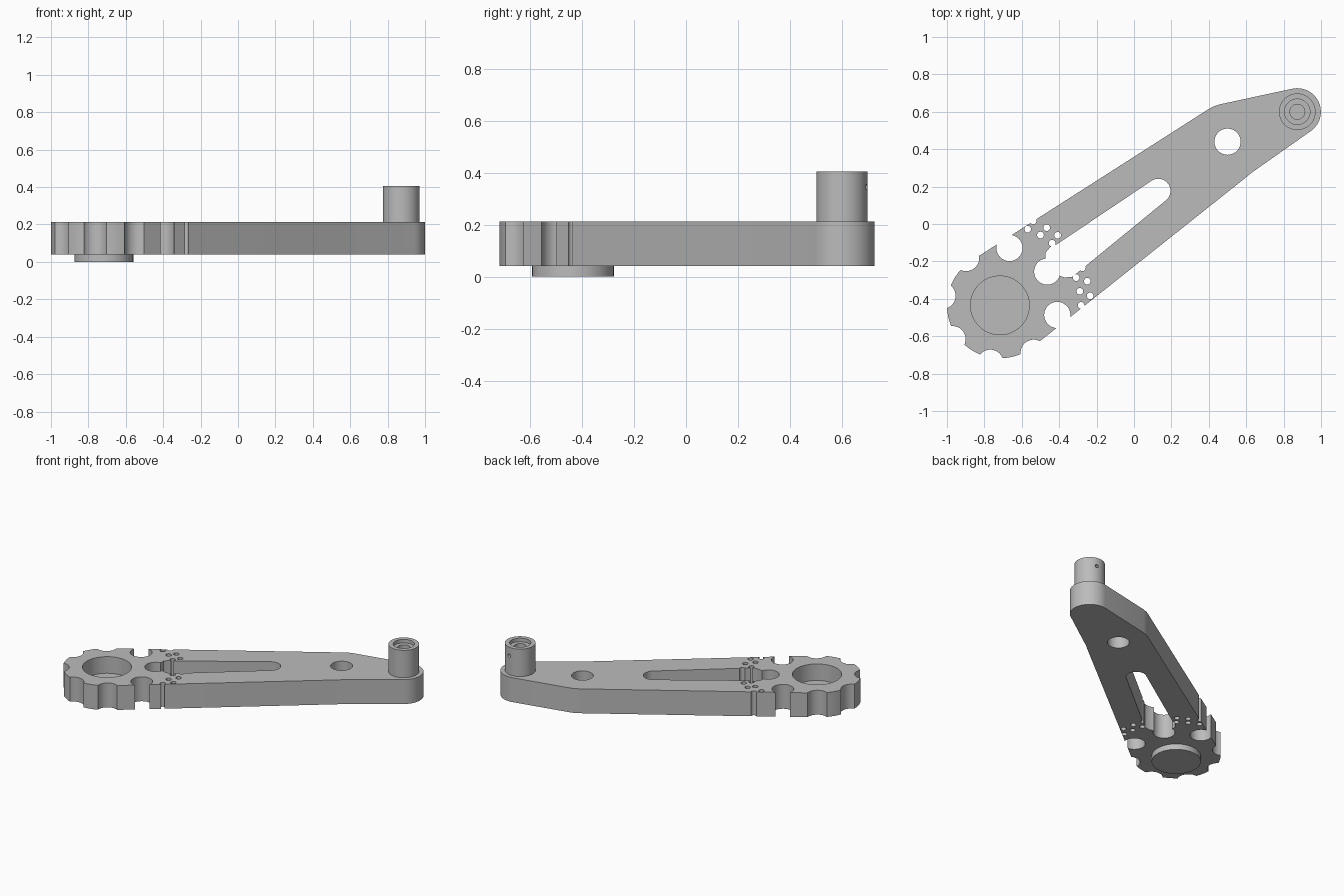
import bpy
import bmesh
from math import cos, sin, radians, atan2, degrees
from mathutils import Vector

cube = bpy.data.objects.get("Cube")
if cube:
    bpy.data.objects.remove(cube, do_unlink=True)

HUB = Vector((-0.717, -0.435))
PIN = Vector((0.873, 0.6))
BOTTOM, TOP, PIN_TOP = 0.04, 0.212, 0.405

metal = bpy.data.materials.new("grey_metal")
metal.use_nodes = True
metal.diffuse_color = (0.5, 0.5, 0.5, 1)
metal.node_tree.nodes["Principled BSDF"].inputs["Base Color"].default_value = (0.5, 0.5, 0.5, 1)


def arc(center, radius, start, end, steps):
    """Points along an arc, angles in degrees."""
    angles = [radians(start + (end - start) * i / steps) for i in range(steps + 1)]
    return [(center[0] + radius * cos(a), center[1] + radius * sin(a)) for a in angles]


def circle(center, radius, sides=48):
    return arc(center, radius, 0, 360, sides)[:-1]


def polar(angle, radius):
    a = radians(angle)
    return HUB + Vector((cos(a), sin(a))) * radius


def prisms(name, outlines):
    """One object holding upright prisms, each given as (outline, bottom, top)."""
    bm = bmesh.new()
    for points, low, high in outlines:
        face = bm.faces.new([bm.verts.new((x, y, low)) for x, y in points])
        grown = bmesh.ops.extrude_face_region(bm, geom=[face])["geom"]
        moved = [v for v in grown if isinstance(v, bmesh.types.BMVert)]
        bmesh.ops.translate(bm, verts=moved, vec=(0, 0, high - low))
    bmesh.ops.recalc_face_normals(bm, faces=bm.faces)
    mesh = bpy.data.meshes.new(name)
    bm.to_mesh(mesh)
    bm.free()
    obj = bpy.data.objects.new(name, mesh)
    bpy.context.collection.objects.link(obj)
    mesh.materials.append(metal)
    return obj


def select_only(obj):
    bpy.ops.object.select_all(action="DESELECT")
    obj.select_set(True)
    bpy.context.view_layer.objects.active = obj


def cut(target, cutter):
    cutter.hide_render = True
    mod = target.modifiers.new("cut", "BOOLEAN")
    mod.operation, mod.solver, mod.object = "DIFFERENCE", "EXACT", cutter
    select_only(target)
    bpy.ops.object.modifier_apply(modifier=mod.name)
    bpy.data.objects.remove(cutter, do_unlink=True)


# Arm plate: a large hub end tapering to a rounded pin end
outline = arc(PIN, 0.126, -55, 102, 28)
outline += [(0.455, 0.639), (0.425, 0.629), (0.395, 0.612)]
outline += arc(HUB, 0.283, 122.8, 308.3, 40)
outline += [(0.59, 0.242), (0.63, 0.275)]
arm = prisms("arm_plate", [(outline, BOTTOM, TOP)])

# Scallops round the hub, the cross hole and the hub pocket
through = (-0.1, 0.4)
rounds = [(circle(polar(35.5 + 45 * i, 0.311), 0.07), *through) for i in range(8)]
rounds.append((circle((0.5, 0.44), 0.07), *through))
rounds.append((circle(HUB, 0.157, 64), 0.095, 0.4))
cut(arm, prisms("round_cutters", rounds))

# Tapered slot, widest beside the hub
slot = arc((0.13, 0.177), 0.065, -52, 125, 20)
slot += [(-0.41, -0.107), (-0.45, -0.125), (-0.473, -0.155), (-0.475, -0.2),
         (-0.41, -0.272), (-0.37, -0.286), (-0.33, -0.282), (-0.28, -0.242)]
cut(arm, prisms("slot_cutter", [(slot, *through)]))

# Two curved rows of small holes on each side of the slot
inner = [polar(a, 0.434) for a in (0, 10, 20, 50, 60, 70)]
outer = [polar(a, 0.485) for a in (6, 15.5, 24.5, 50.5, 59, 68.5)]
cut(arm, prisms("small_hole_cutters", [(circle(p, 0.018, 20), *through) for p in inner + outer]))

# Round boss under the hub
boss = prisms("hub_boss", [(circle(HUB, 0.157, 64), 0, BOTTOM + 0.01)])

# Pin with a stepped bore and a small side hole
pin = prisms("pin", [(circle(PIN, 0.098), TOP - 0.01, PIN_TOP)])
cut(pin, prisms("counterbore_cutter", [(circle(PIN, 0.068), PIN_TOP - 0.025, 0.6)]))
cut(pin, prisms("bore_cutter", [(circle(PIN, 0.04, 32), PIN_TOP - 0.12, 0.6)]))
side_hole = prisms("side_hole_cutter", [(circle((0, 0), 0.012, 16), 0.05, 0.2)])
side_hole.rotation_euler = (radians(-90), 0, radians(-12))
side_hole.location = (PIN.x, PIN.y, 0.345)
bpy.context.view_layer.update()
cut(pin, side_hole)

for part in (arm, boss, pin):
    select_only(part)
    bpy.ops.object.shade_smooth_by_angle(angle=radians(30))
